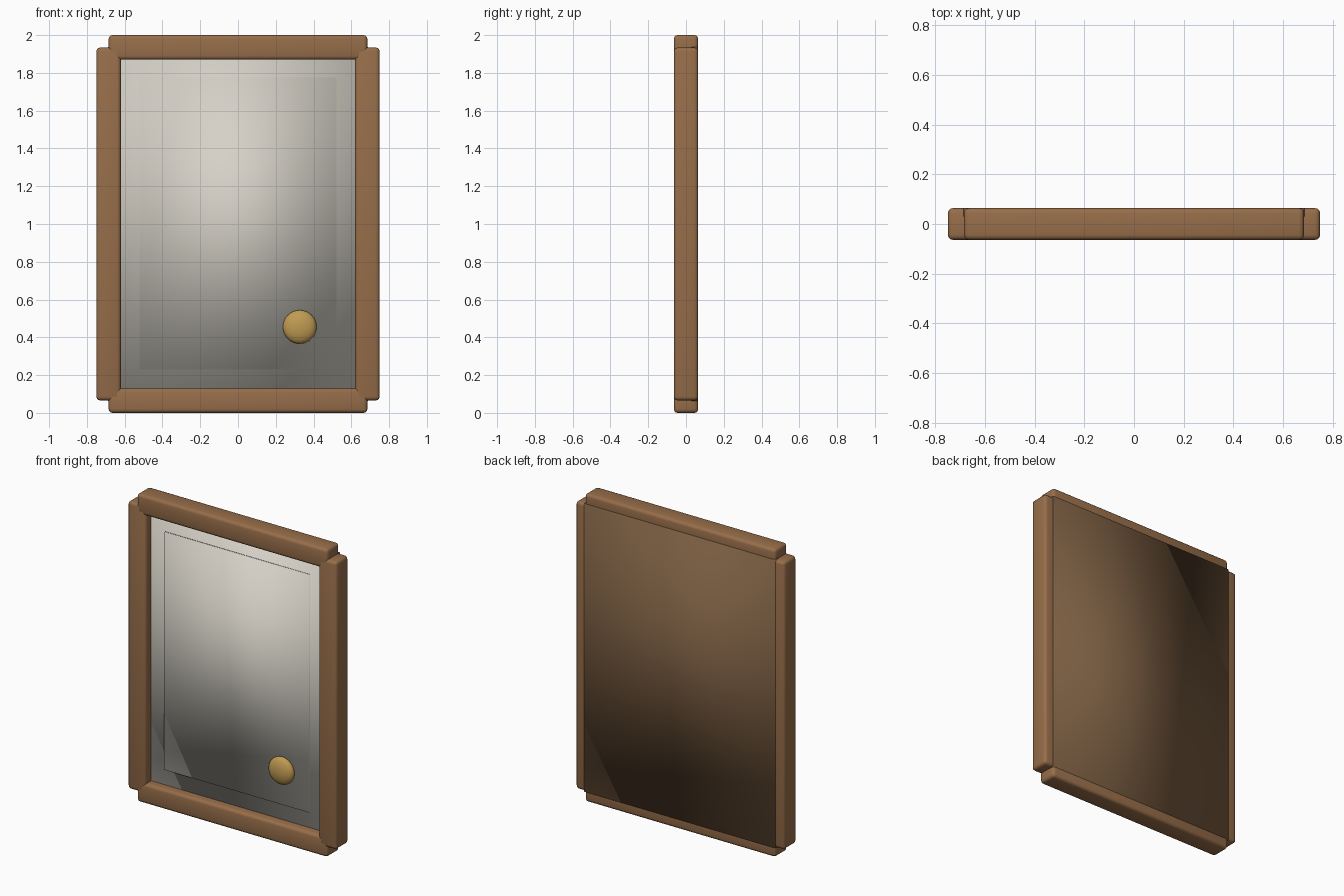
import bpy
import bmesh
import math
from mathutils import Matrix

if "Cube" in bpy.data.objects:
    bpy.data.objects.remove(bpy.data.objects["Cube"])


def material(name, rgb):
    m = bpy.data.materials.new(name)
    m.diffuse_color = (*rgb, 1.0)
    m.use_nodes = True
    m.node_tree.nodes["Principled BSDF"].inputs["Base Color"].default_value = m.diffuse_color
    return m


WOOD = material("warm_wood", (0.31, 0.155, 0.068))
BACK = material("dark_wood", (0.19, 0.107, 0.052))
GLASS = material("silver_glass", (0.67, 0.64, 0.57))
BRASS = material("brass", (0.53, 0.33, 0.085))


def finish(name, bm, mat):
    mesh = bpy.data.meshes.new(name)
    bm.to_mesh(mesh)
    bm.free()
    mesh.materials.append(mat)
    for p in mesh.polygons:
        p.use_smooth = True
    obj = bpy.data.objects.new(name, mesh)
    bpy.context.collection.objects.link(obj)
    return obj


def box(name, x, y, z, mat, bevel=0.0):
    """Box from (min, max) ranges, with optional rounded edges."""
    bm = bmesh.new()
    size = [r[1] - r[0] for r in (x, y, z)]
    mid = [(r[0] + r[1]) / 2 for r in (x, y, z)]
    bmesh.ops.create_cube(bm, size=1.0,
                          matrix=Matrix.Translation(mid) @ Matrix.Diagonal((*size, 1.0)))
    obj = finish(name, bm, mat)
    if bevel:
        mod = obj.modifiers.new("rounded_edges", 'BEVEL')
        mod.width = bevel
        mod.segments = 3
    return obj


D = 0.064   # half depth of the frame
W = 0.13    # width of the frame members

# Frame: two upright stiles and two rails overlapping at the corners
for side, x0 in (("left", -0.75), ("right", 0.75 - W)):
    box(side + "_stile", (x0, x0 + W), (-D, D), (0.066, 1.934), WOOD, 0.02)
for side, z0 in (("bottom", 0.0), ("top", 2.0 - W)):
    box(side + "_rail", (-0.685, 0.685), (-D, D), (z0, z0 + W), WOOD, 0.02)

# Backing board, a hair proud of the frame's back
box("backing_board", (-0.687, 0.687), (0.03, D + 0.0006), (0.064, 1.936), BACK)

# Glass with a thin raised centre plate
box("mirror_glass", (-0.635, 0.635), (-0.005, 0.03), (0.115, 1.885), GLASS)
box("mirror_centre_plate", (-0.522, 0.522), (-0.012, -0.004), (0.23, 1.775), GLASS)

# Flattened round brass knob
bm = bmesh.new()
bmesh.ops.create_uvsphere(
    bm, u_segments=32, v_segments=16, radius=1.0,
    matrix=Matrix.Translation((0.327, -0.02, 0.455))
    @ Matrix.Diagonal((0.089, 0.04, 0.089, 1.0)) @ Matrix.Rotation(math.pi / 2, 4, 'X'))
finish("brass_knob", bm, BRASS)
